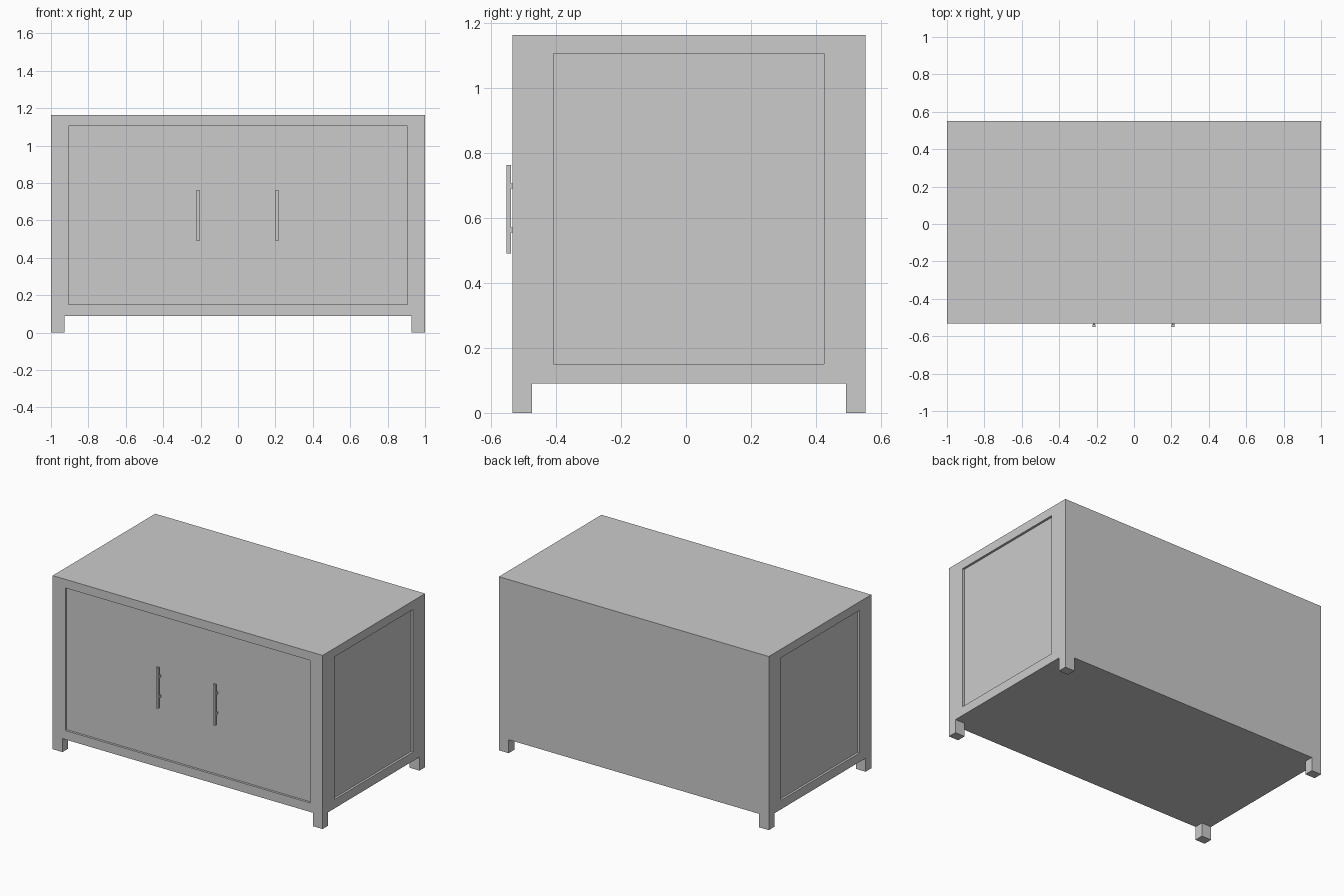
import bpy, bmesh
from mathutils import Vector

if "Cube" in bpy.data.objects:
    bpy.data.objects.remove(bpy.data.objects["Cube"])

X, Y0, Y1 = 1.0, -0.533, 0.552        # body extents
BASE, TOP = 0.09, 1.163
LEG_X, LEG_Y = 0.072, 0.06
RECESS = 0.015


def add_box(bm, lo, hi):
    verts = bmesh.ops.create_cube(bm, size=1)["verts"]
    for v in verts:
        v.co = Vector([hi[i] if v.co[i] > 0 else lo[i] for i in range(3)])


def finish(bm, name):
    bmesh.ops.recalc_face_normals(bm, faces=bm.faces[:])
    mesh = bpy.data.meshes.new(name)
    bm.to_mesh(mesh)
    bm.free()
    obj = bpy.data.objects.new(name, mesh)
    bpy.context.collection.objects.link(obj)
    return obj


def extrude(bm, face, offset):
    new = bmesh.ops.extrude_discrete_faces(bm, faces=[face])["faces"][0]
    bmesh.ops.translate(bm, verts=new.verts[:], vec=offset)


def recess(bm, direction, lo, hi):
    """Sink a rectangular panel into the face that looks along direction."""
    bm.normal_update()
    d = Vector(direction)
    face = max(bm.faces, key=lambda f: f.calc_center_median().dot(d) + f.normal.dot(d) * 5)
    center = face.calc_center_median()
    bmesh.ops.inset_individual(bm, faces=[face], thickness=0.05)
    for v in face.verts:
        for i in range(3):
            if d[i] == 0:
                v.co[i] = hi[i] if v.co[i] > center[i] else lo[i]
    extrude(bm, face, -d * RECESS)


# Cabinet body with recessed front and side panels
bm = bmesh.new()
add_box(bm, (-X, Y0, BASE), (X, Y1, TOP))
lo, hi = (-0.907, -0.408, 0.15), (0.907, 0.425, 1.105)
for direction in ((0, -1, 0), (1, 0, 0), (-1, 0, 0)):
    recess(bm, direction, lo, hi)


# Legs drawn down from the corners of the underside
def underside():
    return [f for f in bm.faces if all(abs(v.co.z - BASE) < 1e-5 for v in f.verts)]


cuts = [((-X + LEG_X, 0, 0), (1, 0, 0)), ((X - LEG_X, 0, 0), (1, 0, 0)),
        ((0, Y0 + LEG_Y, 0), (0, 1, 0)), ((0, Y1 - LEG_Y, 0), (0, 1, 0))]
for co, no in cuts:
    faces = underside()
    geom = set(faces)
    for f in faces:
        geom.update(f.edges)
        geom.update(f.verts)
    bmesh.ops.bisect_plane(bm, geom=list(geom), plane_co=co, plane_no=no)
for f in underside():
    c = f.calc_center_median()
    if abs(c.x) > X - LEG_X and not Y0 + LEG_Y < c.y < Y1 - LEG_Y:
        extrude(bm, f, (0, 0, -BASE))
finish(bm, "cabinet_body")

# Bar handles on two short posts
W = 0.008
for side, x in (("left", -0.214), ("right", 0.209)):
    bm = bmesh.new()
    add_box(bm, (x - W, -0.552, 0.49), (x + W, -0.538, 0.763))
    for z in (0.563, 0.698):
        add_box(bm, (x - W * 0.8, -0.54, z - W), (x + W * 0.8, Y0 + RECESS + 0.002, z + W))
    finish(bm, side + "_handle")
